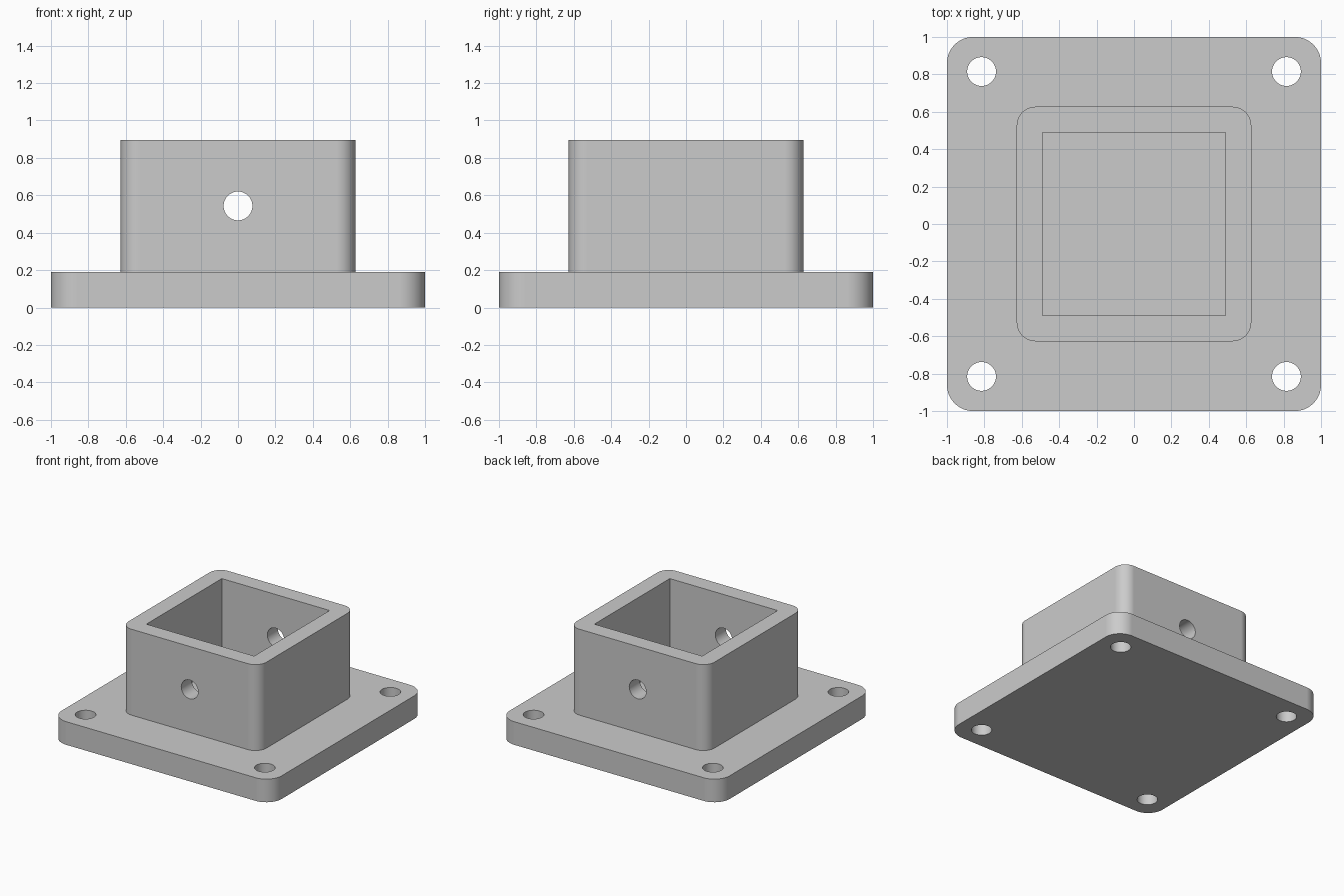
import bpy, bmesh
from math import cos, sin, pi, radians
from mathutils import Matrix

cube = bpy.data.objects.get("Cube")
if cube:
    bpy.data.objects.remove(cube, do_unlink=True)

PLATE_TOP, SOCKET_TOP = 0.19, 0.896
HOLE_RADIUS, HOLE_OFFSET, PIN_HEIGHT = 0.077, 0.815, 0.543

grey = bpy.data.materials.new("light grey")
grey.use_nodes = True
colour = (0.6, 0.6, 0.6, 1)
grey.diffuse_color = colour
grey.node_tree.nodes["Principled BSDF"].inputs["Base Color"].default_value = colour


def rounded_square(half, radius, steps=12):
    """Outline of a square with rounded corners."""
    if radius == 0:
        return [(half, half), (-half, half), (-half, -half), (half, -half)]
    points = []
    for corner in range(4):
        mid = pi / 4 + corner * pi / 2
        cx = (half - radius) * (1 if cos(mid) > 0 else -1)
        cy = (half - radius) * (1 if sin(mid) > 0 else -1)
        for i in range(steps + 1):
            a = corner * pi / 2 + i / steps * pi / 2
            points.append((cx + radius * cos(a), cy + radius * sin(a)))
    return points


def circle(radius, steps=48):
    return [(radius * cos(2 * pi * i / steps), radius * sin(2 * pi * i / steps))
            for i in range(steps)]


def prism(name, outline, low, high, matrix=Matrix()):
    """Extrude an outline upward, then place it with a matrix."""
    bm = bmesh.new()
    face = bm.faces.new([bm.verts.new((x, y, low)) for x, y in outline])
    top = bmesh.ops.extrude_face_region(bm, geom=[face])["geom"]
    moved = [v for v in top if isinstance(v, bmesh.types.BMVert)]
    bmesh.ops.translate(bm, verts=moved, vec=(0, 0, high - low))
    bmesh.ops.recalc_face_normals(bm, faces=bm.faces)
    bm.transform(matrix)
    mesh = bpy.data.meshes.new(name)
    bm.to_mesh(mesh)
    bm.free()
    mesh.materials.append(grey)
    obj = bpy.data.objects.new(name, mesh)
    bpy.context.collection.objects.link(obj)
    return obj


# Mounting plate and the square socket that rises from it
flange = prism("socket_flange", rounded_square(1, 0.14), 0, PLATE_TOP)
socket = prism("socket_body", rounded_square(0.627, 0.1), PLATE_TOP / 2, SOCKET_TOP)

# Square cavity, cross pin hole and four mounting holes
cutters = [
    prism("cavity_cutter", rounded_square(0.49, 0), PLATE_TOP, 1.2),
    prism("pin_hole_cutter", circle(HOLE_RADIUS), -1, 1,
          Matrix.Translation((0, 0, PIN_HEIGHT)) @ Matrix.Rotation(pi / 2, 4, "X")),
]
for sx in (-1, 1):
    for sy in (-1, 1):
        place = Matrix.Translation((sx * HOLE_OFFSET, sy * HOLE_OFFSET, 0))
        cutters.append(prism("mounting_hole_cutter", circle(HOLE_RADIUS), -0.1, 0.4, place))

# Join and cut, then bake the result
for tool in [socket] + cutters:
    tool.hide_render = True
    mod = flange.modifiers.new(tool.name, "BOOLEAN")
    mod.operation = "UNION" if tool is socket else "DIFFERENCE"
    mod.solver = "EXACT"
    mod.object = tool

bpy.context.view_layer.update()
evaluated = flange.evaluated_get(bpy.context.evaluated_depsgraph_get())
baked = bpy.data.meshes.new_from_object(evaluated)
flange.modifiers.clear()
flange.data = baked
for tool in [socket] + cutters:
    bpy.data.objects.remove(tool, do_unlink=True)

# Smooth rounded corners and bores, crisp edges, flat walls
bpy.ops.object.select_all(action="DESELECT")
flange.select_set(True)
bpy.context.view_layer.objects.active = flange
bpy.ops.object.shade_smooth_by_angle(angle=radians(30))
flat = flange.modifiers.new("flat_walls", "WEIGHTED_NORMAL")
flat.keep_sharp = True
